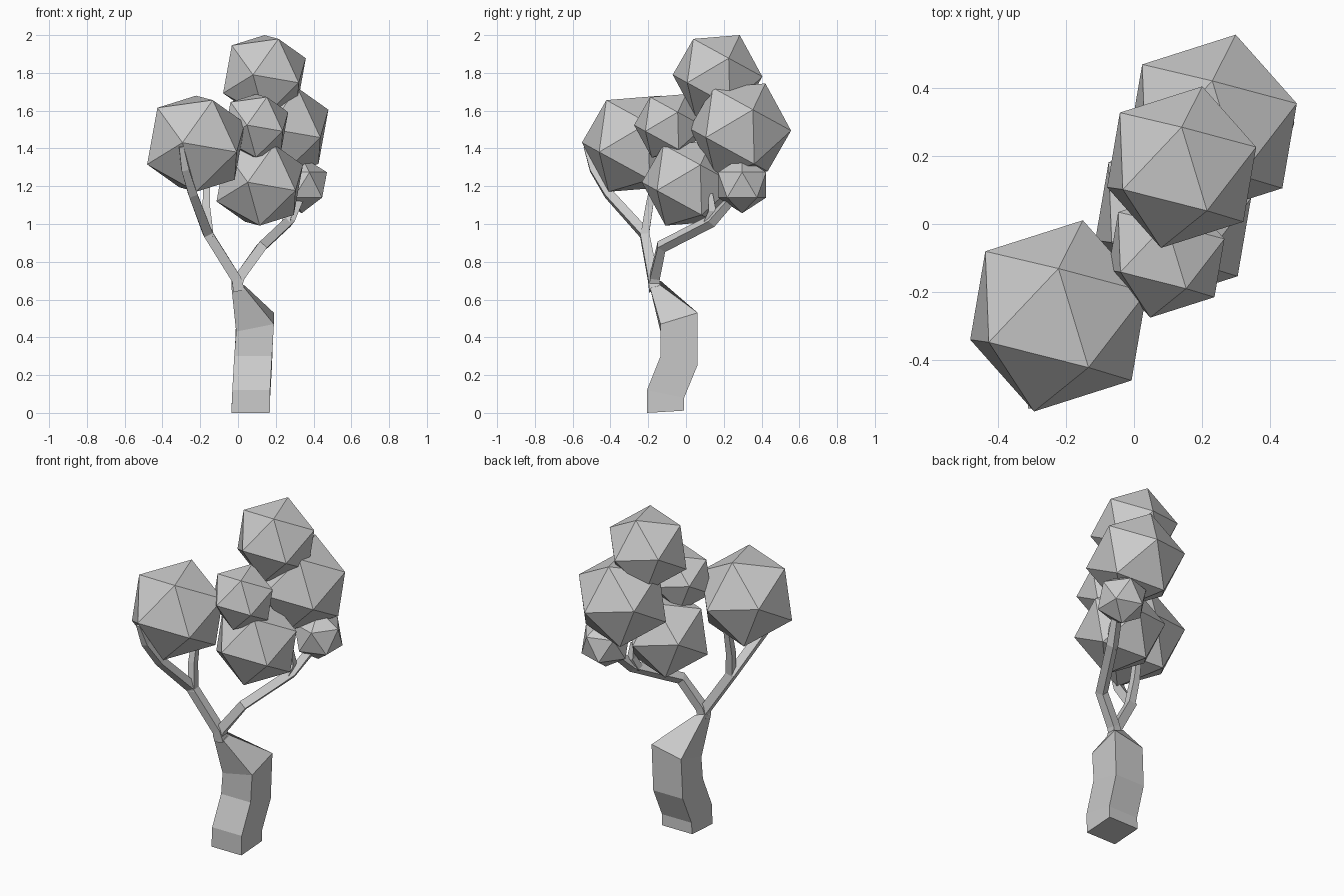
import bpy, bmesh
from mathutils import Vector, Matrix

if "Cube" in bpy.data.objects:
    bpy.data.objects.remove(bpy.data.objects["Cube"])


def loft(name, rings):
    """Skin a list of four-cornered rings into a capped tube."""
    bm = bmesh.new()
    vs = [[bm.verts.new(p) for p in r] for r in rings]
    for a, b in zip(vs, vs[1:]):
        for i in range(4):
            j = (i + 1) % 4
            bm.faces.new((a[i], a[j], b[j], b[i]))
    bm.faces.new(vs[0][::-1])
    bm.faces.new(vs[-1])
    bmesh.ops.recalc_face_normals(bm, faces=bm.faces)
    return finish(name, bm)


def finish(name, bm):
    mesh = bpy.data.meshes.new(name)
    bm.to_mesh(mesh)
    bm.free()
    ob = bpy.data.objects.new(name, mesh)
    bpy.context.collection.objects.link(ob)
    return ob


def branch(name, path):
    """Square tube along points given as (x, y, z, half width)."""
    pts = [Vector(p[:3]) for p in path]
    rings = []
    for i, c in enumerate(pts):
        t = (pts[min(i + 1, len(pts) - 1)] - pts[max(i - 1, 0)]).normalized()
        u = Vector((0, 1, 0)).cross(t).normalized()
        v = t.cross(u)
        h = path[i][3]
        rings.append([c + u * a * h + v * b * h
                      for a, b in ((-1, -1), (1, -1), (1, 1), (-1, 1))])
    return loft(name, rings)


def leaf_ball(name, centre, radius, rot):
    bm = bmesh.new()
    bmesh.ops.create_icosphere(bm, subdivisions=1, radius=radius,
                               matrix=Matrix.Translation(centre) @ rot)
    return finish(name, bm)


# Trunk: bent square post; x0, x1, y0, y1, then z at front-left, front-right, back-right, back-left
trunk = [(-.035, .168, -.207, -.01, 0, 0, .012, .012),
         (-.03, .17, -.207, -.01, .12, .12, .08, .08),
         (-.02, .18, -.135, .06, .30, .30, .25, .25),
         (-.01, .19, -.135, .062, .43, .47, .53, .49),
         (-.035, .035, -.19, -.135, .67, .66, .675, .70)]
loft("trunk", [[(x0, y0, a), (x1, y0, b), (x1, y1, c), (x0, y1, d)]
               for x0, x1, y0, y1, a, b, c, d in trunk])

# Branches
branch("left_branch", [(.005, -.165, .65, .03), (-.01, -.175, .71, .026),
                       (-.16, -.22, .95, .025), (-.24, -.41, 1.16, .023),
                       (-.28, -.49, 1.29, .02), (-.30, -.53, 1.41, .012)])
branch("left_inner_branch", [(-.15, -.22, .93, .022), (-.168, -.195, 1.09, .02),
                             (-.165, -.16, 1.27, .016)])
branch("right_branch", [(-.01, -.17, .66, .026), (.01, -.165, .72, .026),
                        (.125, -.13, .88, .025), (.27, .135, 1.015, .024),
                        (.33, .25, 1.14, .02)])
branch("right_twig", [(.25, .11, 1.0, .022), (.27, .14, 1.07, .02),
                      (.265, .13, 1.16, .012)])

# Foliage: shared tilt of the icosahedra
up = Vector((0, .48, .877)).normalized()
side = Vector((-.208, -.078, .195))
side = (side - up * side.dot(up)).normalized()
tilt = Matrix((side, up.cross(side), up)).transposed().to_4x4()
for name, c, r in [("left_foliage", (-.222, -.27, 1.425), .29),
                   ("top_foliage", (.14, .167, 1.785), .245),
                   ("back_foliage", (.23, .287, 1.50), .278),
                   ("front_foliage", (.095, -.09, 1.52), .191),
                   ("middle_foliage", (.115, .014, 1.216), .256)]:
    leaf_ball(name, c, r, tilt)
leaf_ball("small_foliage", (.337, .297, 1.207), .15, Matrix.Identity(4))
